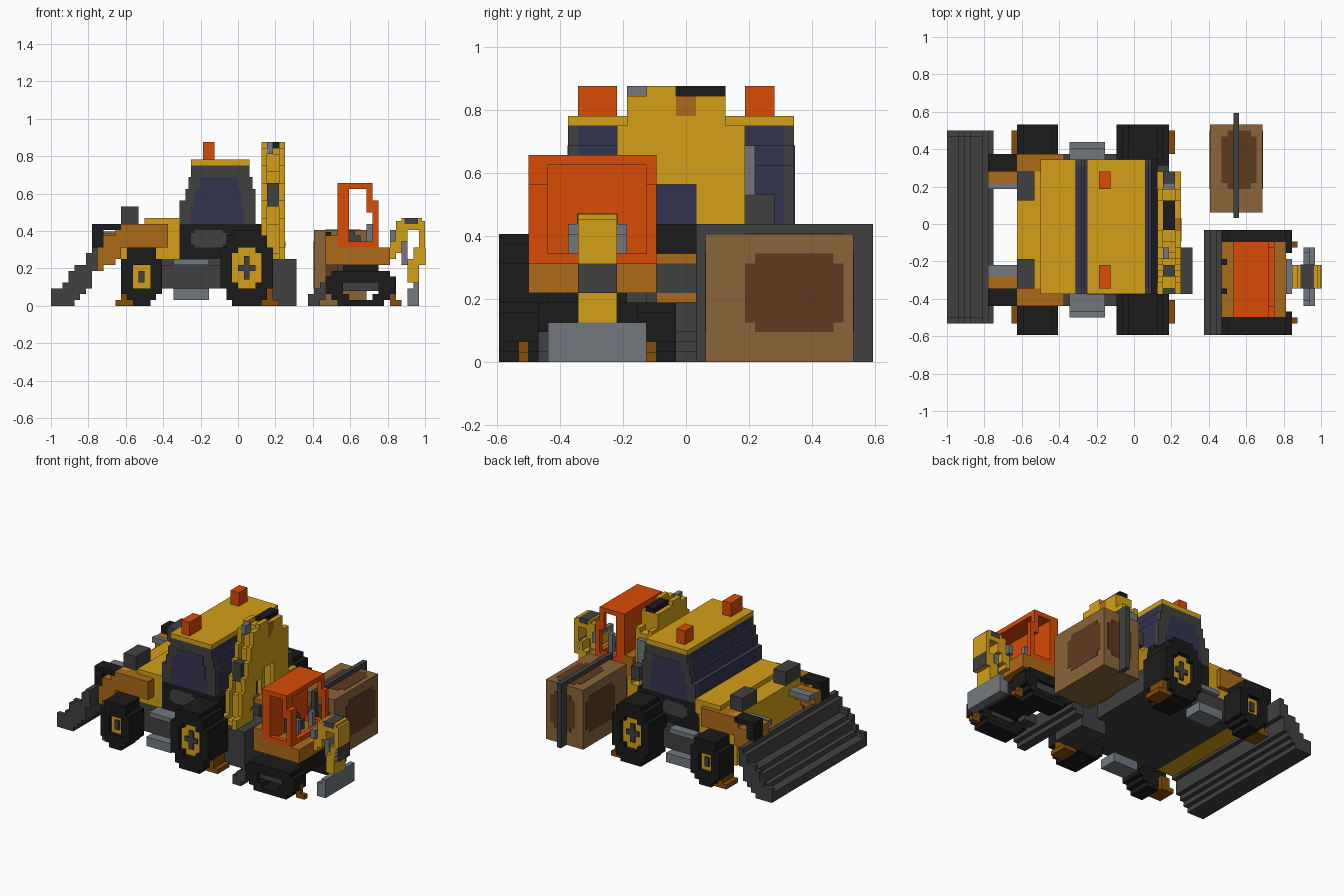
import bpy, bmesh

if "Cube" in bpy.data.objects:
    bpy.data.objects.remove(bpy.data.objects["Cube"])

U = 1 / 32          # one block of the 64 x 38 x 28 grid
MID_Y = 36          # machine side mirror: y -> 36 - y
T = 0.06            # plate thickness in grid units


def colour(name, r, g, b):
    lin = [((c / 255 + 0.055) / 1.055) ** 2.4 for c in (r, g, b)] + [1]
    m = bpy.data.materials.new(name)
    m.use_nodes = True
    m.diffuse_color = lin
    m.node_tree.nodes["Principled BSDF"].inputs["Base Color"].default_value = lin
    return m


yellow = colour("yellow", 212, 160, 24)
orange = colour("orange", 216, 76, 6)
ochre = colour("ochre brown", 172, 107, 24)
rust = colour("chock brown", 134, 76, 10)
black = colour("black", 27, 27, 27)
grey = colour("dark grey", 65, 65, 65)
steel = colour("steel", 115, 121, 126)
navy = colour("window navy", 52, 51, 80)
tan = colour("crate tan", 138, 101, 56)
umber = colour("crate umber", 94, 59, 31)


def part(name, mat, *boxes):
    """One object from boxes (x0, x1, y0, y1, z0, z1) in grid units."""
    bm = bmesh.new()
    for x0, x1, y0, y1, z0, z1 in boxes:
        v = [bm.verts.new(((x - 32) * U, (y - 19) * U, z * U))
             for z in (z0, z1) for x, y in ((x0, y0), (x1, y0), (x1, y1), (x0, y1))]
        for f in ((3, 2, 1, 0), (4, 5, 6, 7), (0, 1, 5, 4),
                  (1, 2, 6, 5), (2, 3, 7, 6), (3, 0, 4, 7)):
            bm.faces.new([v[i] for i in f])
    me = bpy.data.meshes.new(name)
    bm.to_mesh(me)
    bm.free()
    me.materials.append(mat)
    ob = bpy.data.objects.new(name, me)
    bpy.context.collection.objects.link(ob)


def both(name, mat, *boxes, mirror=MID_Y):
    """Part on the -y side and its mirror on the +y side."""
    part("right_" + name, mat, *boxes)
    part("left_" + name, mat, *[(a, b, mirror - d, mirror - c, e, f)
                                for a, b, c, d, e, f in boxes])


def stack(y0, y1, rows):
    """Boxes sharing a y range, from rows (x0, x1, z0, z1)."""
    return [(a, b, y0, y1, c, d) for a, b, c, d in rows]


# Loader bucket: stepped scoop between taller end plates
scoop = [(0, 2, 0, 3), (2, 3, 0, 4), (3, 4, 0, 6), (4, 5, 1, 7),
         (5, 6, 2, 7), (6, 7, 3, 9), (7, 8, 6, 10)]
part("loader_bucket", grey, *stack(3, 34, [(a, b, c, d - (1 if a < 6 else 0)) for a, b, c, d in scoop]))
both("bucket_end", grey, *stack(2, 3, scoop), mirror=37)

# Loader arms and linkage
both("loader_arm", ochre,
     *stack(5, 8, [(8, 9, 6, 10), (9, 11, 7, 12), (11, 12, 8, 13), (12, 20, 10, 14)]),
     *stack(8, 10, [(7, 12, 10, 12.5)]))
both("arm_link", black, (7, 9, 5, 8, 10, 13), (7, 12, 5, 8, 13, 14))
part("link_pins", steel, (7, 12, 10, 12, 11.5, 12.7), (7, 12, 25, 26, 11.5, 12.7))
both("arm_bracket", grey, (12, 15, 8, 13, 14, 17))

# Bonnet, chassis and steps
part("bonnet", yellow, (12, 16, 7, 30, 3, 14), (16, 22, 7, 30, 8, 15))
part("chassis", grey, (16, 38, 7, 30, 3, 8), (19, 29, 5, 31, 3, 7))
both("cab_step", steel, (21, 27, 3, 7, 1, 3), (21, 27, 4, 7, 7, 8))
part("lower_cab", black, (21, 36, 7, 30, 8, 12), (22, 36, 7, 30, 12, 14))
both("door_panel", grey, (24, 30, 7 - T, 7.2, 10.5, 12.5),
     (24.6, 29.4, 7 - T, 7.2, 10, 13), mirror=37)

# Cab: glass core, side frames, side windows, roof and beacons
cab = [(22, 35, 14, 18), (23, 35, 18, 20), (23.5, 34.5, 20, 22), (24, 34, 22, 24)]
part("cab_glass", navy, *stack(8, 29, cab))
both("cab_side", grey, *stack(7, 8, cab), mirror=37)
both("side_window", navy,
     *stack(7 - T, 7.2, [(24, 33, 14, 17), (24.5, 32.5, 17, 20), (25.5, 32, 20, 22)]), mirror=37)
part("cab_roof", yellow, (24, 34, 7, 30, 24, 25))
part("right_beacon", orange, (26, 28, 8, 12, 25, 28))
part("left_beacon", orange, (26, 28, 25, 28, 25, 28))

# Wheels: tall stepped tyres, open outer ring, hub set one block in
both("front_tyre", black,
     *stack(1, 5, [(12, 19, 2, 8), (13, 18, 1, 10), (14, 17, 0, 10)]),
     *stack(0, 1, [(14, 17, 0, 1), (13, 18, 1, 2), (12, 19, 2, 3), (12, 14, 3, 7),
                   (17, 19, 3, 7), (12, 19, 7, 8), (13, 18, 8, 10)]))
both("front_hub", yellow, (14, 17, 1 - T, 1.2, 3, 7))
both("front_hub_cap", grey, (15, 16, 0.5, 1.2, 4, 6))
both("rear_tyre", black,
     *stack(1, 7, [(29, 38, 3, 10), (30, 37, 1, 12), (31, 36, 0, 13)]),
     *stack(0, 1, [(31, 36, 0, 1), (30, 37, 1, 3), (29, 32, 3, 4), (35, 38, 3, 4),
                   (29, 31, 4, 9), (36, 38, 4, 9), (29, 32, 9, 10), (35, 38, 9, 10),
                   (30, 37, 10, 12), (31, 36, 12, 13)]))
both("rear_hub", yellow, *stack(1 - T, 1.2, [(31, 36, 4, 9), (32, 35, 3, 10)]))
both("rear_hub_cross", grey, *stack(0.5, 1.2, [(33, 34, 4.5, 8.5), (32, 35, 6, 7)]))
both("front_axle", grey, (14.5, 16, 5, 8, 4, 6))

# Wheel chocks
both("front_chock", rust, (11, 14, 2, 6, 0, 1), (12, 14, 2, 6, 1, 3), mirror=37)
both("rear_chock", rust, (36, 39, 2, 6, 0, 1), (36, 38, 2, 6, 1, 3), mirror=37)

# Folded digging arm on the back: two stepped side plates round a lower core
steps = [(7, 13, 8, 10), (9, 12, 9, 15), (10, 13, 11, 18), (11, 14, 13, 21),
         (12, 16, 16, 24), (13, 18, 21, 27), (15, 18, 25, 28), (16, 20, 18, 25),
         (18, 25, 18, 24), (20, 25, 9, 20), (23, 28, 8, 14)]
part("stabiliser", grey, (36, 42, 7, 15, 0, 8))
part("digging_arm_plates", yellow,
     *[(x, x + 1, *s) for x in (36, 39) for s in steps],
     (36, 37, 18, 23, 24, 27), (39, 40, 20, 23, 24, 27))
part("digging_arm_core", yellow,
     *[(37, 39, a + 1, b, c, d - 1) for a, b, c, d in steps], (37, 39, 18, 23, 20, 27))
part("arm_cap", black, (37, 39, 18, 23, 27, 28))
part("arm_pivot", ochre, (39, 40, 18, 20, 24, 27),
     (38, 40.1, 16, 20, 10, 11), (38, 40.1, 16, 20, 6, 7))
part("arm_cylinder", steel, (37, 38, 13, 15, 26, 28), (37, 39, 25, 26, 17, 22))
part("arm_hinge", grey, (37, 39, 10, 12, 17, 21), (37, 39, 25, 28, 14, 17),
     (36, 40, 15, 20, 7, 10))

# Crate with strap and dark panels
part("crate", tan, (45, 54, 21, 36, 0, 13))
part("crate_strap", grey, (49, 50, 20, 38, 0, 14))
part("crate_panels", umber,
     (45 - T, 54 + T, 26, 34, 3, 11), (45 - T, 54 + T, 25, 35, 4, 10),
     (48, 52, 21 - T, 36 + T, 3, 11), (47, 53, 21 - T, 36 + T, 4, 10),
     (48, 52, 25, 35, 12, 13 + T), (47, 53, 26, 34, 12, 13 + T))

# Small excavator: tracks, blade, chassis
both("track", black, *stack(0, 4, [(48, 58, 4, 6), (47, 50, 2, 5), (56, 59, 2, 5),
                                   (48, 51, 1, 2), (55, 58, 1, 2), (49, 57, 0, 1)]), mirror=18)
both("track_frame", grey, (50, 56, 0.8, 3.5, 2.5, 4), mirror=18)
part("undercarriage", black, (49, 57, 4, 14, 3, 6), (50, 56, 5, 13, 6, 7))
part("dozer_blade", grey, (44, 45, 0, 18, 0, 2), (45, 46, 0, 18, 0, 3), (46, 47, 0, 18, 1, 4),
     (46, 50, 5, 7, 2, 4), (46, 50, 11, 13, 2, 4))
both("track_chock", rust, (58, 60, 2, 3, 0, 1), (58, 59, 2, 3, 1, 3), mirror=18)
part("turntable_body", ochre, (47, 58, 3, 16, 7, 10), (47, 49, 3, 16, 10, 12))
part("exhausts", black, (47, 47.9, 7, 8, 12, 12.6), (47, 47.9, 12, 13, 12, 12.6))

# Excavator cab: solid back wall, open sides, stepped front frame
part("digger_cab_shell", orange, (49, 51, 3, 16, 10, 21), (51, 55, 3, 16, 20, 21))
for side, y0, y1 in (("right", 3, 5), ("left", 15, 16)):
    part(side + "_digger_cab_post", orange,
         *stack(y0, y1, [(54, 55, 16, 20), (55, 56, 10, 18)]))
both("digger_cab_side_sill", orange, (51, 55, 3, 4, 10, 11), mirror=19)
part("digger_cab_sill", orange, (55, 56, 5, 15, 10, 11))
part("digger_seat", grey, (51, 53, 8, 12, 10, 12), (51, 52, 8, 12, 12, 13))
part("digger_controls", steel, (54, 55, 7, 8, 10, 14), (54, 55, 12, 13, 10, 14))

# Excavator arm and bucket
part("digger_boom", yellow, *stack(8, 12, [
    (57, 59, 8, 10), (58, 60, 9, 12), (59, 61, 11, 14), (59, 64, 13, 14.5),
    (60, 63.5, 14, 15), (63, 64, 10, 14.5), (62, 64, 7, 10), (61, 63, 4, 8)]))
part("digger_boom_link", grey, (60.5, 62.8, 8 - T, 12 + T, 14, 15 + T), (62.5, 64 + T, 8, 12, 7, 10))
part("digger_cylinder", steel, (58, 59, 7, 13, 11, 13), (60, 61, 9, 11, 7, 11))
part("digger_bucket", steel, (61, 63, 5, 15, 0, 1), (62, 63, 5, 15, 1, 4),
     (61, 62, 5, 6, 1, 3), (61, 62, 14, 15, 1, 3))
